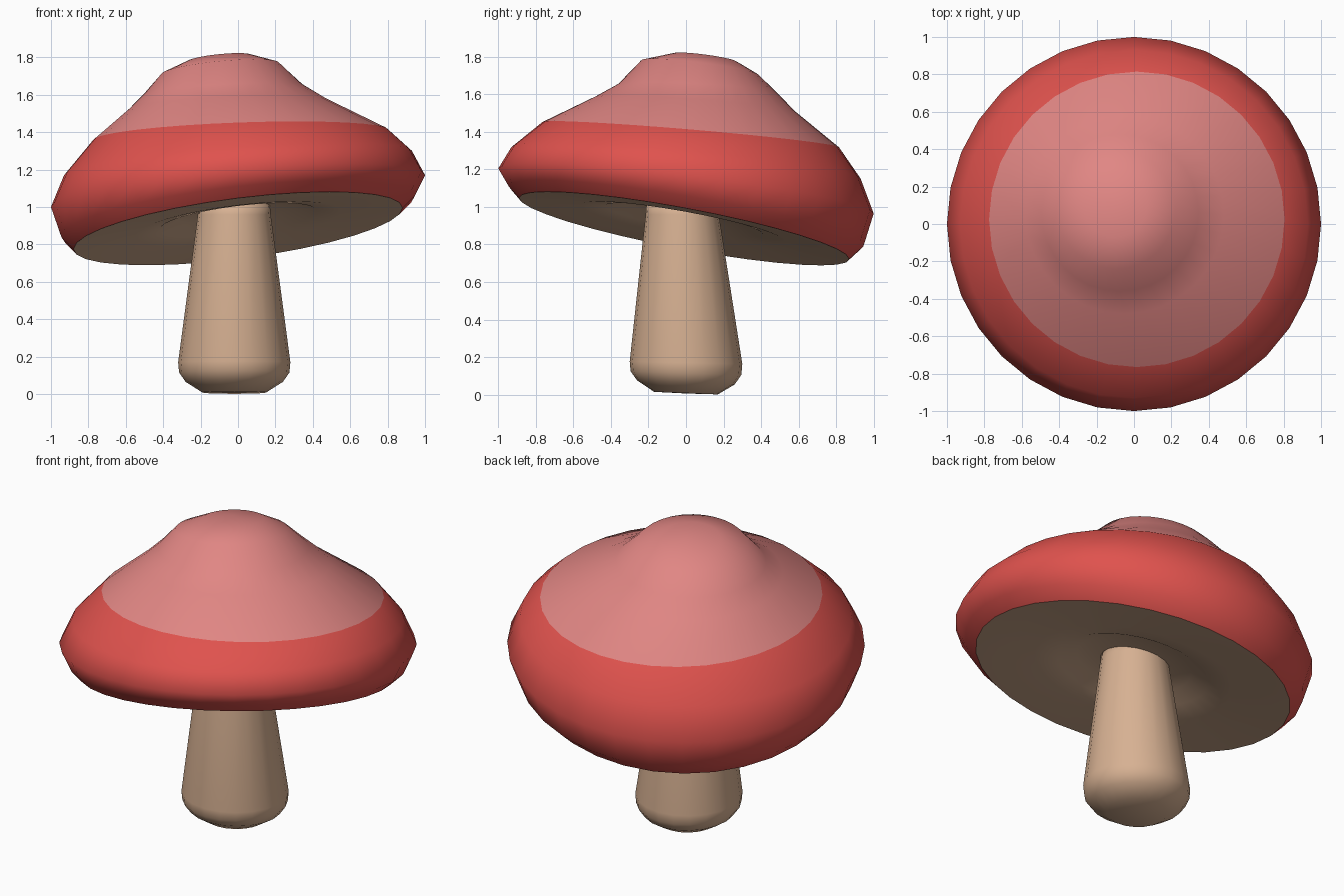
import bpy, bmesh, math
from mathutils import Vector
from mathutils.bvhtree import BVHTree

if "Cube" in bpy.data.objects:
    bpy.data.objects.remove(bpy.data.objects["Cube"])


def material(name, rgb):
    m = bpy.data.materials.new(name)
    m.diffuse_color = (*rgb, 1)
    m.use_nodes = True
    m.node_tree.nodes["Principled BSDF"].inputs["Base Color"].default_value = m.diffuse_color
    return m


RED = material("red", (0.74, 0.085, 0.075))
PINK = material("pink", (0.75, 0.24, 0.23))
TAN = material("tan stem", (0.68, 0.44, 0.29))
SPOT = material("beige spot", (0.60, 0.42, 0.26))


def loft(name, rings, n, mats, split=None, start=None, end=None):
    """Join tilted rings (radius, cx, cy, z, slope_x, slope_y) listed from bottom to top."""
    bm = bmesh.new()
    loops = []
    for r, cx, cy, z, sx, sy in rings:
        loop = []
        for i in range(n):
            a = 2 * math.pi * i / n
            x, y = r * math.cos(a), r * math.sin(a)
            loop.append(bm.verts.new((cx + x, cy + y, z + sx * x + sy * y)))
        loops.append(loop)
    for k in range(len(loops) - 1):
        lo, hi = loops[k], loops[k + 1]
        for i in range(n):
            j = (i + 1) % n
            f = bm.faces.new((lo[i], lo[j], hi[j], hi[i]))
            f.material_index = 1 if split is not None and k >= split else 0
    for tip, loop, flip in ((start, loops[0], True), (end, loops[-1], False)):
        if tip:
            c = bm.verts.new(tip)
            for i in range(n):
                a, b = loop[i], loop[(i + 1) % n]
                f = bm.faces.new((b, a, c) if flip else (a, b, c))
                f.material_index = len(mats) - 1
    tree = BVHTree.FromBMesh(bm)
    finish(name, bm, mats)
    return tree


def finish(name, bm, mats):
    bm.normal_update()
    me = bpy.data.meshes.new(name)
    bm.to_mesh(me)
    bm.free()
    for m in mats:
        me.materials.append(m)
    for p in me.polygons:
        p.use_smooth = True
    ob = bpy.data.objects.new(name, me)
    bpy.context.collection.objects.link(ob)
    return ob


# Cap: red rim below, pink dome above
cap = loft("cap", [
    (0.88, 0, -0.01, 0.885, 0.125, -0.185),
    (0.945, 0, 0, 0.95, 0.115, -0.17),
    (1.0, 0, 0, 1.085, 0.085, -0.12),
    (0.93, 0, 0, 1.235, 0.07, -0.09),
    (0.79, 0.015, 0.025, 1.385, 0.035, -0.085),
    (0.53, -0.05, 0.05, 1.55, 0.045, -0.075),
    (0.42, -0.075, 0.06, 1.635, 0.05, -0.05),
    (0.315, -0.095, 0.075, 1.74, 0.095, -0.127),
    (0.17, -0.10, 0.10, 1.795, 0.1, -0.13),
], 32, [RED, PINK], split=4, end=(-0.10, 0.10, 1.81))

# Underside: shallow disc with a recess around the stem (wound from centre outwards)
loft("cap_underside", [
    (0.15, -0.02, -0.02, 0.985, 0.12, -0.18),
    (0.32, -0.01, -0.01, 0.975, 0.12, -0.18),
    (0.42, 0, -0.01, 0.93, 0.12, -0.18),
    (0.55, 0, -0.01, 0.91, 0.12, -0.18),
    (0.88, 0, -0.01, 0.885, 0.125, -0.185),
], 32, [TAN])
me = bpy.data.objects["cap_underside"].data
if me.polygons[0].normal.z > 0:
    me.flip_normals()

# Stem: tapering, rounded foot
loft("stem", [
    (0.17, -0.02, 0, 0.008, 0, -0.04),
    (0.26, -0.02, 0, 0.065, 0, -0.04),
    (0.295, -0.02, 0, 0.115, 0, -0.03),
    (0.30, -0.02, 0, 0.17, 0, -0.02),
    (0.195, -0.02, -0.02, 0.96, 0, 0),
    (0.19, -0.02, -0.02, 1.02, 0, 0),
], 20, [TAN], start=(-0.02, 0, 0.006), end=(-0.02, -0.02, 1.02))

# Spots: thin patches that hug the cap (x, y, radius)
spots = [
    (-0.10, 0.92, .022), (0.29, 0.88, .03), (0.60, 0.69, .03), (-0.52, 0.74, .026),
    (-0.50, 0.56, .014), (-0.61, 0.46, .012), (-0.39, 0.29, .027), (0, 0.31, .013),
    (0.23, 0.40, .036), (0.45, 0.39, .010), (0.64, 0.38, .010), (0.30, 0.10, .014),
    (-0.19, -0.02, .040), (-0.46, -0.23, .028), (-0.01, -0.17, .012), (0.41, -0.11, .015),
    (0.62, -0.21, .013), (0.83, -0.17, .032), (0.59, -0.55, .028), (0.14, -0.59, .027),
    (-0.65, -0.41, .013), (-0.83, -0.08, .010)]
bm = bmesh.new()
for x, y, r in spots:
    hit, nor, _, _ = cap.ray_cast(Vector((x, y, 3)), Vector((0, 0, -1)))
    if hit is None:
        continue
    u = nor.orthogonal().normalized()
    v = nor.cross(u)
    ring = []
    for i in range(10):
        a = 2 * math.pi * i / 10
        p = hit + (u * math.cos(a) + v * math.sin(a)) * r
        q = cap.ray_cast(p + nor * 0.1, -nor)[0] or p
        ring.append(bm.verts.new(q + nor * 0.004))
    c = bm.verts.new(hit + nor * 0.005)
    for i in range(10):
        bm.faces.new((ring[i], ring[(i + 1) % 10], c))
finish("cap_spots", bm, [SPOT])
